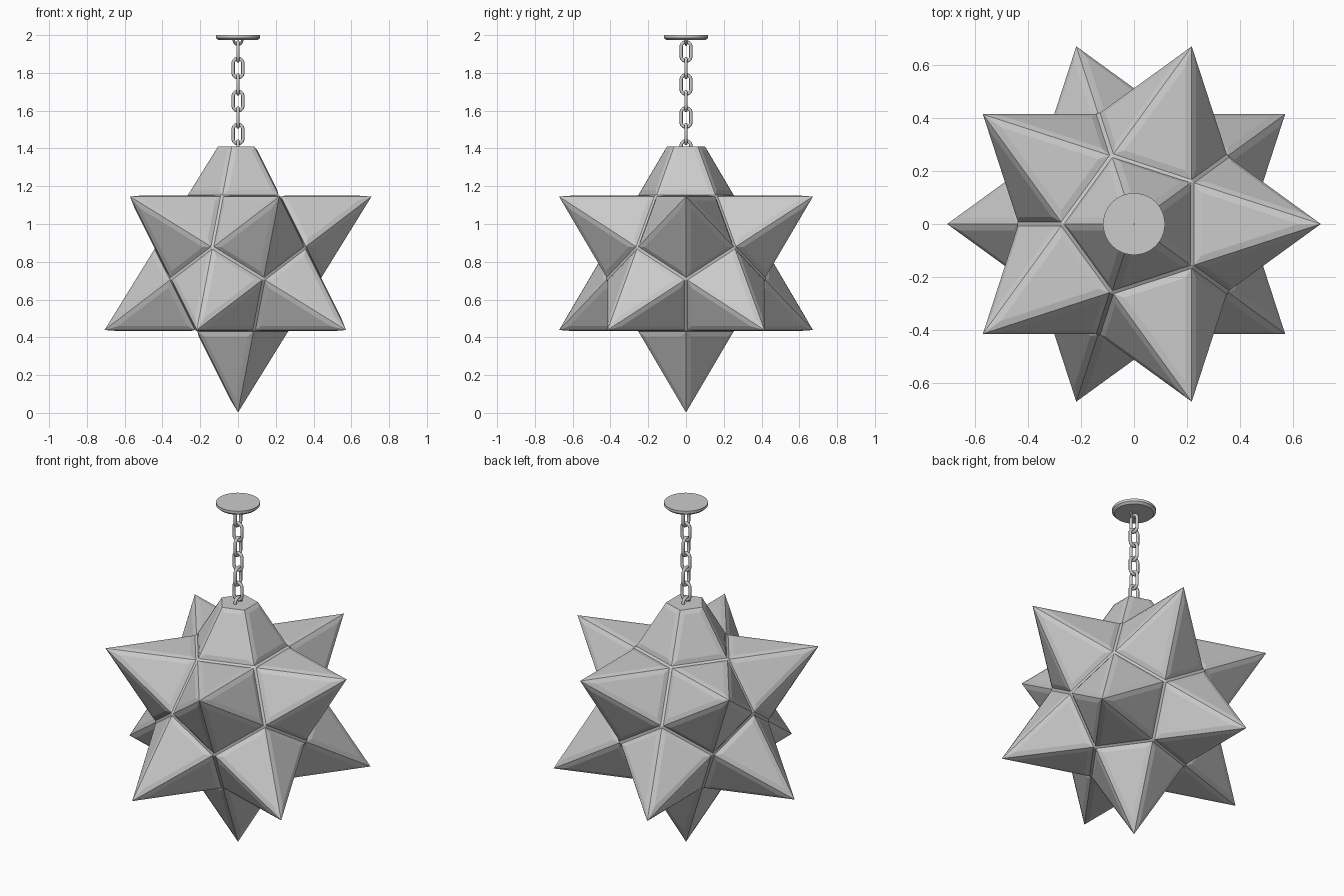
import bpy, bmesh, math
from mathutils import Vector, Matrix

if "Cube" in bpy.data.objects:
    bpy.data.objects.remove(bpy.data.objects["Cube"])

R, CZ, CUT = 0.79, 0.792, 1.41


def finish(bm, name, smooth=False):
    me = bpy.data.meshes.new(name)
    bm.to_mesh(me)
    bm.free()
    ob = bpy.data.objects.new(name, me)
    bpy.context.collection.objects.link(ob)
    if smooth:
        for p in me.polygons:
            p.use_smooth = True
    return ob


# star shade: twelve five-sided spikes on a dodecahedron core
def ring(z, start):
    return [Vector((2 / 5 ** .5 * math.cos(start + k * math.tau / 5),
                    2 / 5 ** .5 * math.sin(start + k * math.tau / 5), z)) for k in range(5)]


tips = [Vector((0, 0, 1)), Vector((0, 0, -1))] + ring(5 ** -.5, 0) + ring(-5 ** -.5, math.pi)
near = lambda a, b: 0.4 < a.dot(b) < 0.5
core = [(a + b + c).normalized() * 0.5628
        for i, a in enumerate(tips) for j, b in enumerate(tips[:i]) for c in tips[:j]
        if near(a, b) and near(b, c) and near(a, c)]

bm = bmesh.new()
cv = [bm.verts.new(c * R) for c in core]
for t in tips:
    apex = bm.verts.new(t * R)
    u = t.orthogonal().normalized()
    w = t.cross(u)
    base = sorted(cv, key=lambda v: -v.co.dot(t))[:5]
    base.sort(key=lambda v: math.atan2(v.co.dot(w), v.co.dot(u)))
    for k in range(5):
        bm.faces.new((apex, base[k], base[(k + 1) % 5]))
bmesh.ops.translate(bm, vec=(0, 0, CZ), verts=bm.verts)
bm.normal_update()

# cut the top spike flat and cap it
cut = bmesh.ops.bisect_plane(bm, geom=bm.verts[:] + bm.edges[:] + bm.faces[:],
                             plane_co=(0, 0, CUT), plane_no=(0, 0, 1), clear_outer=True)
bmesh.ops.contextual_create(bm, geom=[e for e in cut['geom_cut'] if isinstance(e, bmesh.types.BMEdge)])
bmesh.ops.recalc_face_normals(bm, faces=bm.faces)

# narrow strips in the valleys, then slightly raised panels
valleys = [e for e in bm.edges if not e.is_convex]
bmesh.ops.bevel(bm, geom=valleys, offset=0.009, segments=1, affect='EDGES')
bm.normal_update()
panels = [f for f in bm.faces if f.calc_area() > 0.03 and f.calc_center_median().z < CUT - 0.01]
bmesh.ops.inset_individual(bm, faces=panels, thickness=0.026, depth=0.006, use_even_offset=True)
finish(bm, "star_shade")

# chain of stretched links, turned alternately
def link(name, z, turn):
    bm = bmesh.new()
    n, m, big, small = 16, 8, 0.026, 0.009
    g = []
    for i in range(n):
        a = (i + .5) * math.tau / n
        row = []
        for j in range(m):
            b = j * math.tau / m
            r = big + small * math.cos(b)
            zz = r * math.sin(a) + math.copysign(0.025, math.sin(a))
            row.append(bm.verts.new((r * math.cos(a), small * math.sin(b), zz)))
        g.append(row)
    for i in range(n):
        for j in range(m):
            bm.faces.new((g[i][j], g[(i + 1) % n][j], g[(i + 1) % n][(j + 1) % m], g[i][(j + 1) % m]))
    bmesh.ops.recalc_face_normals(bm, faces=bm.faces)
    ob = finish(bm, name, True)
    ob.location.z = z
    ob.rotation_euler.z = turn


for k in range(7):
    link("chain_link", 1.913 - 0.0873 * k, math.pi / 2 if k % 2 == 0 else 0)

# small loop under the ceiling plate
bpy.ops.mesh.primitive_torus_add(major_radius=0.022, minor_radius=0.007, major_segments=16,
                                 minor_segments=8, location=(0, 0, 1.972),
                                 rotation=(math.pi / 2, 0, 0))
bpy.context.object.name = "plate_loop"

# ceiling plate with a tapered lower edge
bm = bmesh.new()
for r1, r2, z0, z1 in ((0.105, 0.117, 1.974, 1.985), (0.117, 0.117, 1.985, 2.0)):
    bmesh.ops.create_cone(bm, cap_ends=False, segments=48, radius1=r1, radius2=r2, depth=z1 - z0,
                          matrix=Matrix.Translation((0, 0, (z0 + z1) / 2)))
bmesh.ops.remove_doubles(bm, verts=bm.verts, dist=1e-4)
bmesh.ops.holes_fill(bm, edges=[e for e in bm.edges if e.is_boundary], sides=0)
bmesh.ops.recalc_face_normals(bm, faces=bm.faces)
plate = finish(bm, "ceiling_plate")
bpy.context.view_layer.objects.active = plate
bpy.ops.object.select_all(action='DESELECT')
plate.select_set(True)
bpy.ops.object.shade_smooth_by_angle()
